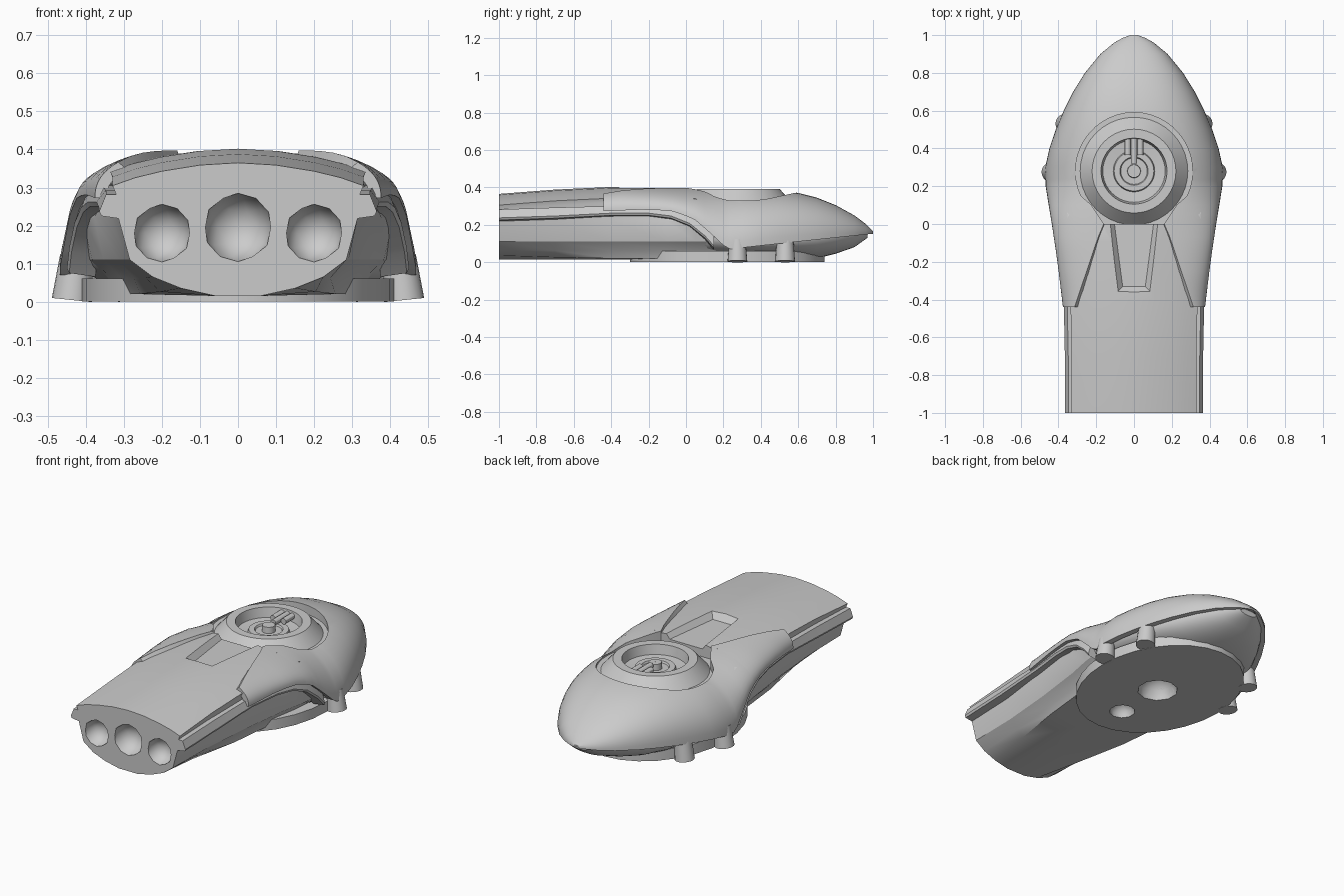
import bpy, bmesh, math
from mathutils import Vector, Matrix

if "Cube" in bpy.data.objects:
    bpy.data.objects.remove(bpy.data.objects["Cube"])

grey = bpy.data.materials.new("plain_grey")
grey.diffuse_color = (0.6, 0.6, 0.6, 1)
grey.use_nodes = True
grey.node_tree.nodes["Principled BSDF"].inputs["Base Color"].default_value = grey.diffuse_color
CY = 0.28          # y of the round dial


def interp(table, y):
    """Linear lookup in a list of (y, value)."""
    if y <= table[0][0]:
        return table[0][1]
    for (a, va), (b, vb) in zip(table, table[1:]):
        if y <= b:
            return va + (vb - va) * (y - a) / (b - a)
    return table[-1][1]


def make(name, bm):
    bmesh.ops.recalc_face_normals(bm, faces=bm.faces)
    me = bpy.data.meshes.new(name)
    bm.to_mesh(me)
    bm.free()
    me.materials.append(grey)
    ob = bpy.data.objects.new(name, me)
    bpy.context.collection.objects.link(ob)
    return ob


def loft(name, sections):
    """Closed solid through equal-length closed loops."""
    bm = bmesh.new()
    rings = [[bm.verts.new(p) for p in s] for s in sections]
    n = len(rings[0])
    for a, b in zip(rings, rings[1:]):
        for i in range(n):
            j = (i + 1) % n
            bm.faces.new((a[i], a[j], b[j], b[i]))
    bm.faces.new(rings[0])
    bm.faces.new(rings[-1])
    return make(name, bm)


def prism(name, low, z0, high, z1):
    return loft(name, [[(x, y, z0) for x, y in low], [(x, y, z1) for x, y in high]])


def rod(name, p, q, r1, r2, seg=20):
    p, q = Vector(p), Vector(q)
    bm = bmesh.new()
    rot = (q - p).to_track_quat('Z', 'Y').to_matrix().to_4x4()
    bmesh.ops.create_cone(bm, cap_ends=True, segments=seg, radius1=r1, radius2=r2,
                          depth=(q - p).length, matrix=Matrix.Translation((p + q) / 2) @ rot)
    return make(name, bm)


def ball(name, c, r):
    bm = bmesh.new()
    bmesh.ops.create_icosphere(bm, subdivisions=2, radius=r, matrix=Matrix.Translation(c))
    return make(name, bm)


def cut(ob, cutters):
    bpy.context.view_layer.objects.active = ob
    for c in cutters:
        c.hide_render = True
        m = ob.modifiers.new("cut", 'BOOLEAN')
        m.operation, m.solver, m.object = 'DIFFERENCE', 'EXACT', c
        bpy.ops.object.modifier_apply(modifier=m.name)


def mirror_loft(name, sections):
    loft(name + "_right", sections)
    loft(name + "_left", [[(-x, y, z) for x, y, z in s] for s in sections])


# Hood dimensions along the length
WIDTH = [(-.45, .375), (-.2, .405), (0, .435), (.2, .468), (.3, .47), (.4, .448), (.5, .414), (.6, .372),
         (.7, .322), (.8, .26), (.9, .178), (.96, .105), (.985, .06), (1, .02)]
TOP = [(-.45, .42), (-.2, .414), (0, .408), (.3, .395), (.5, .385), (.6, .37), (.7, .345), (.8, .305),
       (.9, .25), (.96, .205), (1, .165)]
EDGE = [(-.45, .272), (-.2, .283), (-.05, .27), (.05, .225), (.12, .165), (.2, .09), (.235, .07),
        (.6, .11), (1, .152)]
POWER = [(-.45, 2.4), (-.2, 2.2), (0, 2.05), (.3, 2.2), (.6, 2.3), (1, 2.3)]


def arc(y, t):
    w, zt, zb, n = (interp(k, y) for k in (WIDTH, TOP, EDGE, POWER))
    s, c = math.sin(t), max(math.cos(t), 0)
    return (math.copysign(abs(s) ** (2 / n), s) * w, y, zb + (zt - zb) * c ** (2 / n))


def hood_section(y, t0, t1, wall, crown, n=24):
    """Outer arc followed by the inner arc back."""
    w, zt, zb = interp(WIDTH, y), interp(TOP, y), interp(EDGE, y)
    outer = [arc(y, t0 + (t1 - t0) * i / n) for i in range(n + 1)]
    fx = 1 - min(wall / w, .4)
    fz = 1 - min(crown / (zt - zb), .7)
    inner = [(x * fx, y, zb + (z - zb) * fz) for x, y, z in reversed(outer)]
    return outer + inner


# Hood over the nose
ys = [0, .05, .1, .15, .2, .235, .3, .4, .5, .6, .7, .8, .85, .9, .93, .96, .985, 1]
hood = loft("hood", [hood_section(y, -math.pi / 2, math.pi / 2, .035, .09, 32) for y in ys])

# Hood side wings, split by a V-shaped gap
INNER = [(-.44, .315), (-.07, .19), (0, .16)]
wing = []
for y in [0, -.07, -.15, -.25, -.35, -.44]:
    t0 = math.asin((interp(INNER, y) / interp(WIDTH, y)) ** (interp(POWER, y) / 2))
    wing.append(hood_section(y, t0, math.pi / 2, .03, .035, 12))
mirror_loft("hood_wing", wing)

# Long handle body: rounded at the front end, boxier and wider under the hood
HALF = [(.1, -.006), (.2, -.022), (.27, -.039), (.33, -.06), (.32, -.085)]
ROUND = [(.315, .22), (.285, .11), (.225, .065), (.15, .035), (.06, .015)]
BOXY = [(.315, .22), (.295, .11), (.255, .06), (.24, .02), (.06, .015)]
secs = []
for y, zt, s, low, mix in [(-1, .365, 1, 1, 0), (-.7, .388, 1, 1, .6), (-.4, .402, 1.02, 1.07, 1),
                           (-.1, .402, 1.05, 1.2, 1), (.05, .40, 1.07, 1.3, 1), (.22, .315, 1.15, 1.36, 1)]:
    half = [(x * s, y, zt + d) for x, d in HALF]
    half += [((a + (c - a) * mix) * low, y, b + (d - b) * mix) for (a, b), (c, d) in zip(ROUND, BOXY)]
    secs.append([(0, y, zt)] + half + [(-x, y, z) for x, y, z in reversed(half)])
body = loft("handle_body", secs)

# Side rails that hook down under the hood
rail = []
for y, x, z0, z1 in [(-1, .365, .225, .282), (-.7, .366, .235, .292), (-.4, .372, .25, .30),
                     (-.2, .395, .25, .312), (-.08, .413, .235, .29), (.02, .43, .195, .26),
                     (.1, .444, .13, .20), (.15, .45, .075, .15)]:
    rail.append([(x - .075, y, z1), (x - .018, y, z1), (x, y, z0 + .012),
                 (x - .006, y, z0), (x - .075, y, z0 - .01)])
mirror_loft("side_rail", rail)

# Collar recess round the dial, tapering to the handle
ang = [math.radians(-25 + 230 * i / 28) for i in range(29)]
drop = [(.31 * math.cos(a), CY + .31 * math.sin(a)) for a in ang]
drop += [(-.225, .10), (-.16, 0), (.16, 0), (.225, .10)]
collar = prism("collar_cutter", drop, .32, drop, .6)
pocket = rod("pocket_cutter", (0, CY, .27), (0, CY, .6), .2, .2, 32)
lo = [(-.11, .05), (-.06, -.33), (.06, -.33), (.11, .05)]
hi = [(-.145, .05), (-.092, -.365), (.092, -.365), (.145, .05)]
panel = prism("panel_cutter", lo, .365, hi, .408)
cut(hood, [collar, pocket])
dimples = [ball("dimple_cutter", (x, -1, z), r) for x, z, r in
           [(0, .195, .09), (-.2, .18, .076), (.2, .18, .076)]]
cut(body, [collar, pocket, panel] + dimples)

# Round dial, turned from a profile
prof = [(.285, .26), (.285, .32), (.222, .39), (.175, .39), (.165, .335), (.11, .33), (.105, .345),
        (.075, .345), (.07, .335), (.036, .335), (.034, .37), (.001, .37), (.001, .26)]
rings = []
bm = bmesh.new()
SEG = 40
for k in range(SEG):
    a = 2 * math.pi * k / SEG
    rings.append([bm.verts.new((r * math.cos(a), CY + r * math.sin(a), z)) for r, z in prof])
for k in range(SEG):
    a, b = rings[k], rings[(k + 1) % SEG]
    for i in range(len(prof)):
        j = (i + 1) % len(prof)
        bm.faces.new((a[i], a[j], b[j], b[i]))
make("dial", bm)

# Prongs from the dial rim to its hub
for x, y0 in [(-.034, .365), (0, .32), (.034, .365)]:
    rod("dial_prong", (x, y0, .365), (x, .455, .365), .017, .017, 12)

# Belly under the hood
secs = []
for y, w, zt, zb in [(-.12, .28, .14, .02), (.0, .36, .16, .015), (.235, .435, .13, .015), (.4, .415, .13, .015),
                     (.6, .342, .135, .015), (.7, .292, .145, .02), (.8, .232, .155, .045),
                     (.9, .152, .165, .08), (.97, .065, .168, .13)]:
    s = []
    for i in range(25):
        t = math.pi * i / 24
        c, d = math.cos(t), math.sin(t)
        s.append((math.copysign(abs(c) ** .85, c) * w, y, zt - (zt - zb) * abs(d) ** .85))
    secs.append(s)
belly = loft("belly", secs)

# Flat oval base with two round hollows
oval = [(.41 * math.cos(2 * math.pi * i / 28), .22 + .52 * math.sin(2 * math.pi * i / 28)) for i in range(28)]
base = prism("oval_base", oval, 0, oval, .06)
hollows = [ball("hollow_cutter", (0, .2, 0), .11), ball("hollow_cutter", (0, -.1, 0), .07)]
for part in (base, belly, body):
    cut(part, hollows)

# Four splayed feet
for s in (-1, 1):
    rod("foot", (s * .437, .275, .004), (s * .425, .275, .12), .053, .043)
    rod("foot", (s * .363, .53, .004), (s * .35, .53, .14), .053, .043)

# Remove cutters and smooth what remains
for ob in list(bpy.data.objects):
    if ob.hide_render:
        bpy.data.objects.remove(ob)
bpy.ops.object.select_all(action='DESELECT')
for ob in bpy.data.objects:
    ob.select_set(True)
    bpy.context.view_layer.objects.active = ob
bpy.ops.object.shade_smooth_by_angle(angle=math.radians(30))
